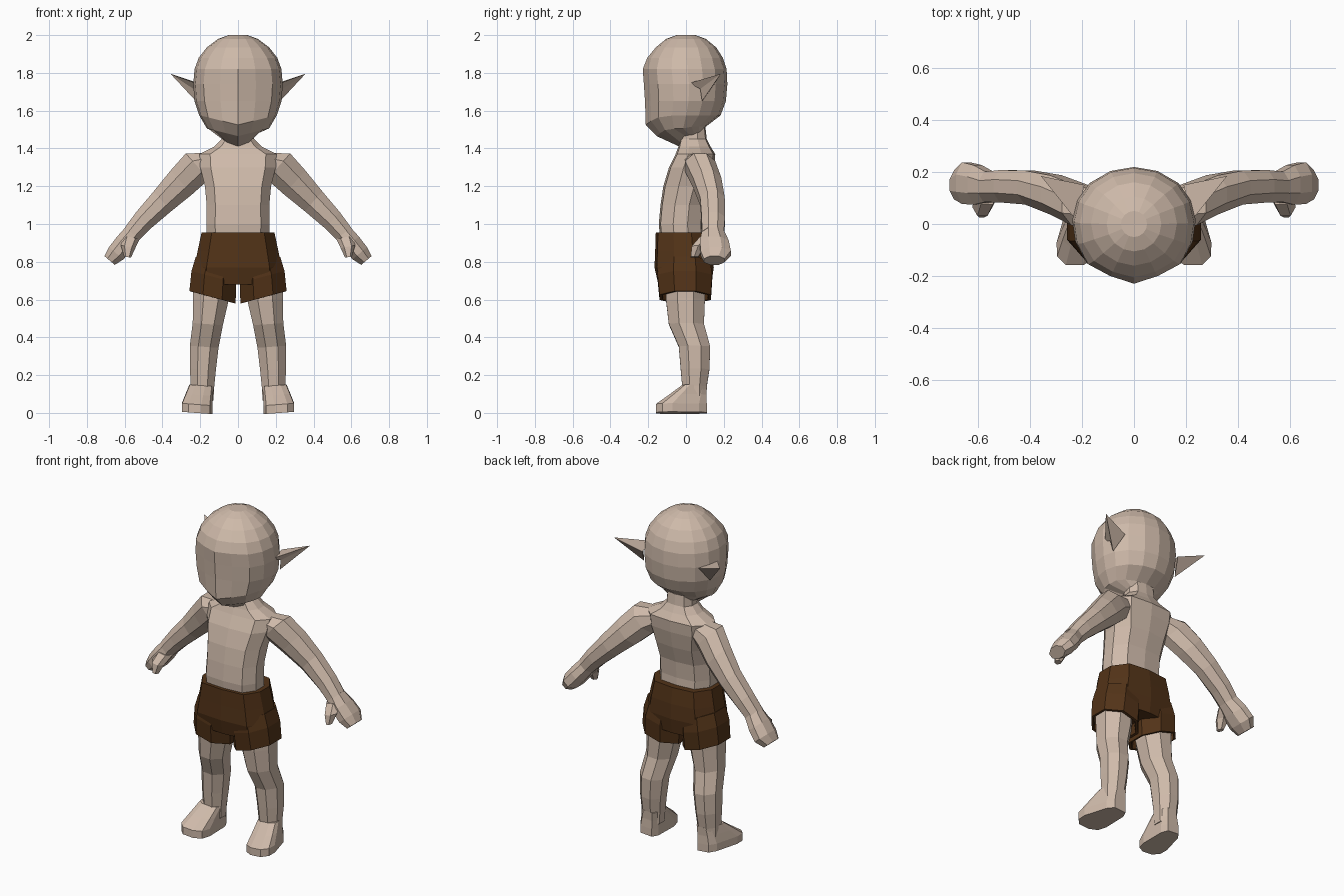
import bpy
import bmesh
from math import sin, cos, pi
from mathutils import Vector

old = bpy.data.objects.get("Cube")
if old:
    bpy.data.objects.remove(old, do_unlink=True)


def material(name, rgb):
    m = bpy.data.materials.new(name)
    m.use_nodes = True
    m.diffuse_color = (*rgb, 1)
    m.node_tree.nodes["Principled BSDF"].inputs["Base Color"].default_value = (*rgb, 1)
    return m


skin = material("skin", (0.62, 0.49, 0.40))
brown = material("brown cloth", (0.085, 0.033, 0.009))


def finish(name, bm, mat, mirrored):
    bmesh.ops.recalc_face_normals(bm, faces=bm.faces)
    mesh = bpy.data.meshes.new(name)
    bm.to_mesh(mesh)
    bm.free()
    mesh.materials.append(mat)
    ob = bpy.data.objects.new(name, mesh)
    bpy.context.collection.objects.link(ob)
    if mirrored:
        ob.modifiers.new("Mirror", "MIRROR").use_mirror_merge = False
    return ob


def symmetric(half):
    """Close a half outline that runs from the front middle to the back middle."""
    return half + [(-x, y) for x, y in half[-2:0:-1]]


def loft(name, rings, outline, mat=skin, mirrored=False, bend=None):
    """Skin a row of rings (x, y, z, half width, half depth) and cap both ends."""
    bm = bmesh.new()
    along = Vector(rings[-1][:3]) - Vector(rings[0][:3])
    depth = Vector((0, 1, 0))
    across = along.cross(depth).normalized()
    if across.x < 0:
        across.negate()
    loops = []
    for x, y, z, w, d in rings:
        pts = outline(z) if callable(outline) else outline
        loop = []
        for u, v in pts:
            p = Vector((x, y, z)) + across * (u * w) + depth * (v * d)
            loop.append(bm.verts.new(bend(p) if bend else p))
        loops.append(loop)
    for a, b in zip(loops, loops[1:]):
        for i in range(len(a)):
            j = (i + 1) % len(a)
            bm.faces.new((a[i], a[j], b[j], b[i]))
    bm.faces.new(loops[0])
    bm.faces.new(loops[-1])
    return finish(name, bm, mat, mirrored)


def polygon(n):
    r = 1 / cos(pi / n)
    return [(r * sin((i + .5) * 2 * pi / n), -r * cos((i + .5) * 2 * pi / n)) for i in range(n)]


OCTAGON = polygon(8)

# Head: round crown blending into a face with a middle ridge
FACE = symmetric([(0, -1), (.4, -.86), (.77, -.66), (.95, -.3), (1, .08),
                  (.92, .42), (.72, .72), (.38, .93), (0, 1)])
ROUND = [(sin(i * pi / 8), -cos(i * pi / 8)) for i in range(16)]


def head_outline(z):
    t = min(1, max(0, (1.96 - z) / .16))
    return [(a + (c - a) * t, b + (d - b) * t) for (a, b), (c, d) in zip(ROUND, FACE)]


def drop_chin(p):
    if p.z < 1.6 and p.y < 0:
        p.z -= .05 * max(0, 1 - abs(p.x) / .2)
    return p


loft("head", [(0, 0, 2.0, .05, .05), (0, 0, 1.98, .105, .105), (0, 0, 1.935, .165, .16),
              (0, -.005, 1.88, .208, .2), (0, -.007, 1.82, .23, .222),
              (0, -.002, 1.74, .237, .221), (0, -.003, 1.65, .23, .214),
              (0, -.015, 1.575, .205, .198), (0, -.025, 1.515, .165, .13),
              (0, .025, 1.46, .06, .06)], head_outline, bend=drop_chin)

# Ears: swept-back points with a folded front
bm = bmesh.new()
front, low, back, fold, tip = [bm.verts.new(p) for p in (
    (.222, .015, 1.745), (.222, .085, 1.65), (.19, .15, 1.74),
    (.235, .075, 1.715), (.357, .184, 1.795))]
for f in ((front, fold, tip), (fold, low, tip), (low, back, tip), (back, front, tip),
          (front, back, low, fold)):
    bm.faces.new(f)
finish("ears", bm, skin, True)

# Torso and neck
BODY = symmetric([(0, -1), (.72, -.92), (1, -.35), (1, .3), (.68, .9), (0, 1)])
loft("torso", [(0, -.02, .9, .165, .115), (0, -.027, 1.0, .168, .117),
               (0, -.018, 1.1, .166, .117), (0, .005, 1.2, .175, .125),
               (0, .03, 1.3, .2, .12), (0, .05, 1.37, .205, .105),
               (0, .045, 1.41, .125, .085), (0, .04, 1.45, .085, .07),
               (0, .045, 1.54, .08, .055)], BODY)

# Arms, mitten hands and thumbs
loft("arms", [(.13, .06, 1.335, .055, .065), (.215, .075, 1.305, .092, .08),
              (.3, .112, 1.22, .085, .075), (.4, .14, 1.12, .07, .065),
              (.5, .145, 1.02, .058, .062), (.565, .142, .945, .05, .058)],
     OCTAGON, mirrored=True)
loft("hands", [(.55, .142, .96, .049, .056), (.6, .15, .9, .052, .076),
               (.645, .157, .845, .05, .08), (.68, .15, .807, .036, .055)],
     OCTAGON, mirrored=True)
loft("thumbs", [(.565, .115, .93, .04, .04), (.582, .065, .88, .034, .034),
                (.585, .045, .825, .016, .02)], polygon(6), mirrored=True)

# Shorts: hips plus two hollow legs
loft("shorts_hips", [(0, -.015, .955, .193, .145), (0, -.01, .86, .213, .153),
                     (0, -.01, .77, .232, .157), (0, -.006, .68, .225, .14)], BODY, brown)


def tilt_hem(p):
    p.z += .1 * (p.x - .135)
    return p


loft("shorts_legs", [(.115, -.008, .8, .11, .135), (.128, -.006, .72, .12, .145),
                     (.135, -.004, .612, .124, .136), (.137, -.004, .612, .112, .12),
                     (.137, -.004, .67, .105, .112)],
     OCTAGON, brown, mirrored=True, bend=tilt_hem)

# Legs
loft("legs", [(.143, -.002, .7, .095, .104), (.144, -.003, .6, .094, .103),
              (.16, .002, .47, .08, .093), (.179, .045, .35, .076, .083),
              (.186, .048, .23, .069, .076), (.188, .045, .14, .062, .065),
              (.19, .045, .07, .06, .062)], OCTAGON, mirrored=True)

# Feet: broad toes, narrow heel, turned slightly outward
SOLE = [(-.35, -1), (.45, -1), (.9, -.75), (1, -.35), (.72, .7), (.45, 1),
        (-.45, 1), (-.72, .7), (-.95, -.4), (-.85, -.8)]


def splay(p):
    p.x -= .12 * p.y
    return p


loft("feet", [(.205, -.024, 0, .084, .134), (.205, -.024, .045, .084, .134),
              (.2, .01, .095, .075, .098), (.194, .045, .145, .066, .066)],
     SOLE, mirrored=True, bend=splay)
